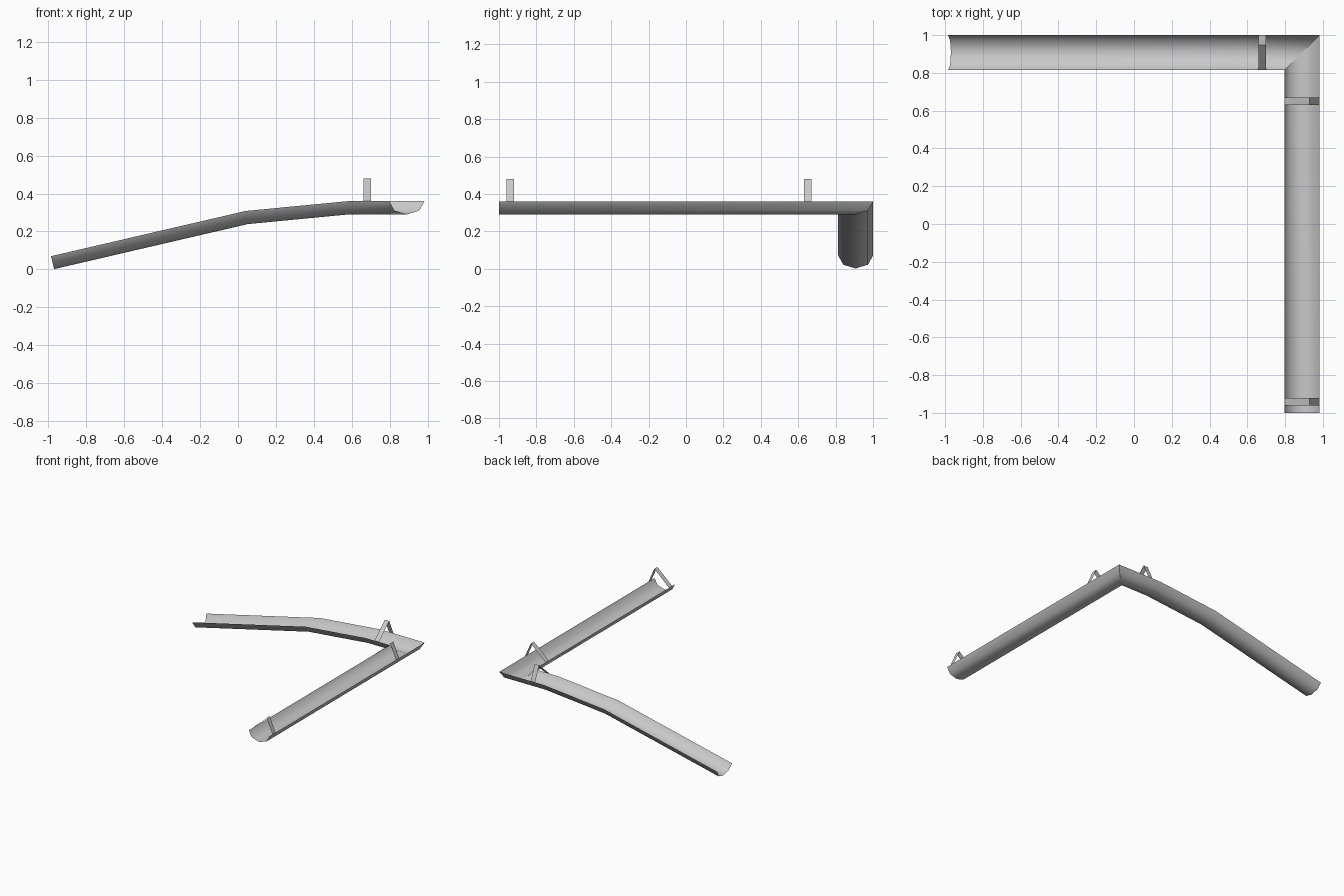
import bpy
import bmesh
from math import sin, cos, pi, radians

cube = bpy.data.objects.get("Cube")
if cube:
    bpy.data.objects.remove(cube)

HALF, DEPTH, RIM = 0.093, 0.07, 0.36
CX, CY = 0.89, 0.907          # centre lines of the two runs
SIDES = 4

metal = bpy.data.materials.new("grey metal")
metal.use_nodes = True
grey = (0.58, 0.58, 0.58, 1)
metal.diffuse_color = grey
metal.node_tree.nodes["Principled BSDF"].inputs["Base Color"].default_value = grey


def add_sheet(name, rows, up, smooth):
    """Skin rows of points as one open sheet, turned to face up if asked."""
    bm = bmesh.new()
    grid = [[bm.verts.new(p) for p in row] for row in rows]
    for a, b in zip(grid, grid[1:]):
        for i in range(len(a) - 1):
            bm.faces.new((a[i], a[i + 1], b[i + 1], b[i]))
    bm.normal_update()
    if up and sum(f.normal.z for f in bm.faces) < 0:
        bmesh.ops.reverse_faces(bm, faces=bm.faces)
    for f in bm.faces:
        f.smooth = smooth
    mesh = bpy.data.meshes.new(name)
    bm.to_mesh(mesh)
    bm.free()
    mesh.materials.append(metal)
    obj = bpy.data.objects.new(name, mesh)
    bpy.context.collection.objects.link(obj)


# Half-round gutter section: (sideways offset, drop below the rim)
section = [(-HALF * cos(pi * i / SIDES), DEPTH * sin(pi * i / SIDES))
           for i in range(SIDES + 1)]

# Level run, mitred at the back corner
front_end = [(CX + u, -1, RIM - d) for u, d in section]
mitre = [(CX + u, CY + u, RIM - d) for u, d in section]
add_sheet("level_gutter", [front_end, mitre], True, True)

# Sloping run: rim position and tilt at each bend
bends = [(0.58, RIM, 2.6), (0.04, 0.308, 9.2), (-0.985, 0.07, 13.2)]
rows = [mitre]
for x, z, tilt in bends:
    t = radians(tilt)
    rows.append([(x + d * sin(t), CY + u, z - d * cos(t)) for u, d in section])
add_sheet("sloping_gutter", rows, True, True)

# Thin folded hanger straps with an off-centre peak
hanger = [(-HALF, RIM), (0.04, 0.48), (HALF, RIM)]
W = 0.02
for name, y in (("front_hanger", -0.94), ("rear_hanger", 0.65)):
    add_sheet(name, [[(CX + u, y + s, z) for u, z in hanger] for s in (-W, W)],
              True, False)
add_sheet("side_hanger", [[(0.68 + s, CY + u, z) for u, z in hanger] for s in (-W, W)],
          True, False)
